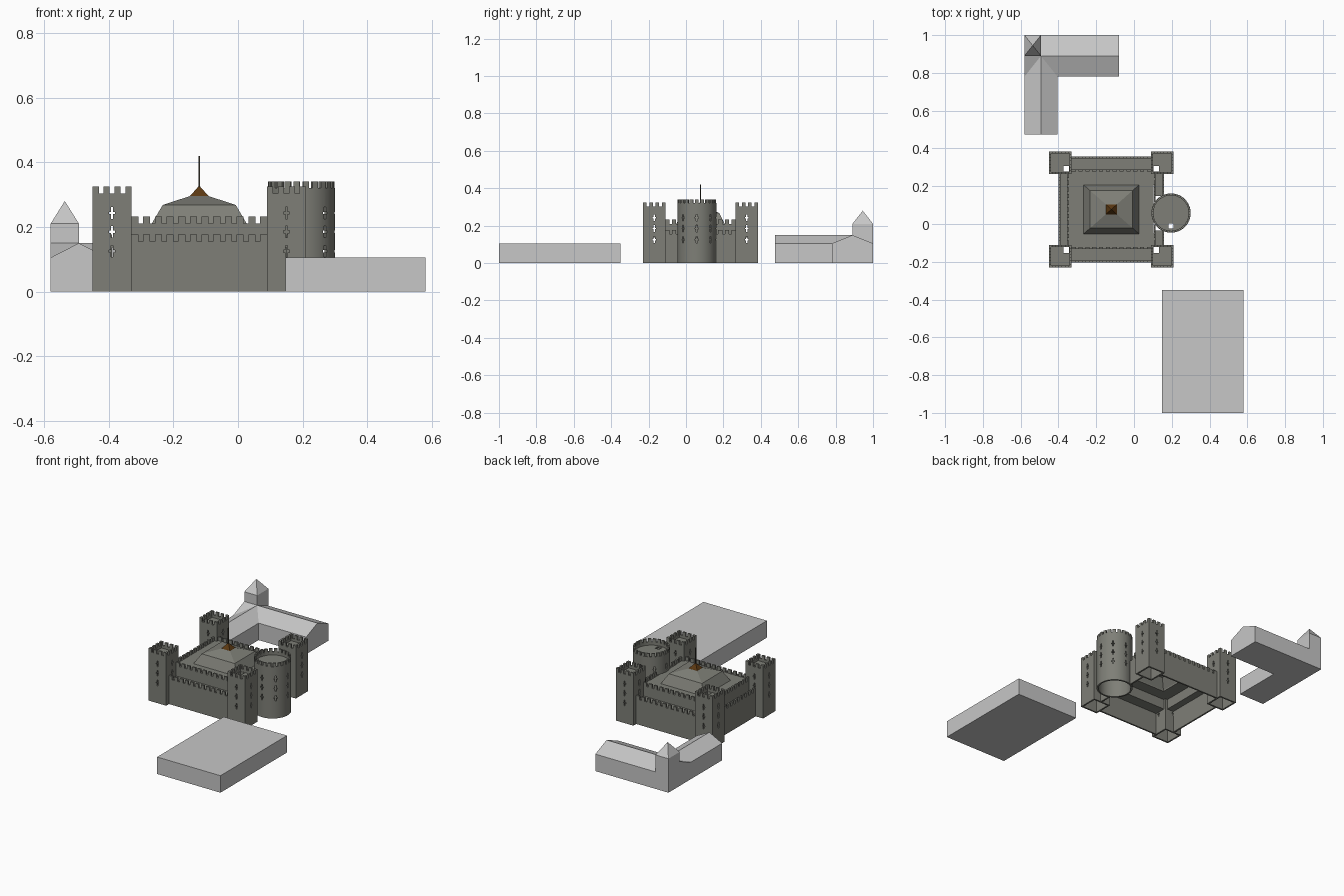
import bpy, bmesh, math
from mathutils import Matrix, Vector

if "Cube" in bpy.data.objects:
    bpy.data.objects.remove(bpy.data.objects["Cube"])


def material(name, rgb):
    m = bpy.data.materials.new(name)
    m.diffuse_color = (*rgb, 1)
    m.use_nodes = True
    m.node_tree.nodes["Principled BSDF"].inputs["Base Color"].default_value = m.diffuse_color
    return m


STONE = material("castle stone", (0.21, 0.212, 0.185))
PALE = material("pale grey", (0.57, 0.57, 0.57))
BROWN = material("brown roof", (0.105, 0.04, 0.006))
DARK = material("dark mast", (0.045, 0.04, 0.028))
CX, CY = -0.12, 0.0775      # centre of the castle


def finish(name, bm, mat, loc=(0, 0)):
    bmesh.ops.recalc_face_normals(bm, faces=bm.faces)
    me = bpy.data.meshes.new(name)
    bm.to_mesh(me)
    bm.free()
    ob = bpy.data.objects.new(name, me)
    ob.location = (loc[0], loc[1], 0)
    if mat:
        me.materials.append(mat)
    bpy.context.collection.objects.link(ob)
    return ob


def add_box(bm, x0, x1, y0, y1, z0, z1, turn=None):
    m = Matrix.Translation(((x0 + x1) / 2, (y0 + y1) / 2, (z0 + z1) / 2)) @ \
        Matrix.Diagonal((abs(x1 - x0), abs(y1 - y0), z1 - z0, 1))
    bmesh.ops.create_cube(bm, size=1, matrix=(turn @ m) if turn else m)


def boxes(name, items, mat, loc=(0, 0)):
    bm = bmesh.new()
    for b in items:
        add_box(bm, *b)
    return finish(name, bm, mat, loc)


def cylinder(name, r, z0, z1, mat, loc):
    bm = bmesh.new()
    bmesh.ops.create_cone(bm, cap_ends=True, segments=48, radius1=r, radius2=r, depth=z1 - z0,
                          matrix=Matrix.Translation((0, 0, (z0 + z1) / 2)))
    return finish(name, bm, mat, loc)


def crosses(dist, angles, loc):
    """Cutter: cross-shaped arrow slits in three rows at the given angles."""
    bm = bmesh.new()
    a, w, h = 0.0035, 0.009, 0.018
    prof = [(-a, -h), (a, -h), (a, -a), (w, -a), (w, a), (a, a),
            (a, h), (-a, h), (-a, a), (-w, a), (-w, -a), (-a, -a)]
    for ang in angles:
        rot = Matrix.Rotation(ang, 3, 'Z')
        for z in (0.125, 0.185, 0.243):
            f = bm.faces.new([bm.verts.new(rot @ Vector((dist - 0.02, u, z + v))) for u, v in prof])
            r = bmesh.ops.extrude_face_region(bm, geom=[f])
            bmesh.ops.translate(bm, verts=[v for v in r['geom'] if isinstance(v, bmesh.types.BMVert)],
                                vec=rot @ Vector((0.04, 0, 0)))
    return finish("slit cutter", bm, None, loc)


def cut(ob, cutters):
    for c in cutters:
        c.hide_render = True
        m = ob.modifiers.new("cut", 'BOOLEAN')
        m.operation, m.solver, m.object = 'DIFFERENCE', 'EXACT', c
    bpy.context.view_layer.update()
    me = bpy.data.meshes.new_from_object(ob.evaluated_get(bpy.context.evaluated_depsgraph_get()))
    ob.modifiers.clear()
    ob.data = me
    for c in cutters:
        bpy.data.objects.remove(c)


def loft(name, rings, mat, tip=None, loc=(0, 0)):
    """Shell through rectangles (half x, half y, z), closed on top."""
    bm = bmesh.new()
    loops = [[bm.verts.new((sx * hx, sy * hy, z)) for sx, sy in ((-1, -1), (1, -1), (1, 1), (-1, 1))]
             for hx, hy, z in rings]
    for lo, hi in zip(loops, loops[1:]):
        for i in range(4):
            j = (i + 1) % 4
            bm.faces.new((lo[i], lo[j], hi[j], hi[i]))
    if tip:
        t = bm.verts.new((0, 0, tip))
        for i in range(4):
            bm.faces.new((loops[-1][i], loops[-1][(i + 1) % 4], t))
    else:
        bm.faces.new(loops[-1])
    return finish(name, bm, mat, loc)


def teeth(a, b, n, w):
    """n merlon intervals of width w filling a..b."""
    return [(a + i * (b - a - w) / (n - 1), a + i * (b - a - w) / (n - 1) + w) for i in range(n)]


# Square corner towers: hollow, with roof hatch, slits and battlements
T = 0.06
for sx, fx in ((-1, "left"), (1, "right")):
    for sy, fy in ((-1, "front"), (1, "back")):
        loc = (CX + sx * 0.27, CY + sy * 0.2475)
        ob = boxes(f"{fy}_{fx}_tower", [(-T, T, -T, T, 0, 0.303)], STONE, loc)
        hx, hy = -sx * 0.032, -sy * 0.032
        cut(ob, [boxes("room", [(-.05, .05, -.05, .05, -.02, .278)], None, loc),
                 boxes("pit", [(-.049, .049, -.049, .049, .287, .35)], None, loc),
                 boxes("hatch", [(hx - .015, hx + .015, hy - .015, hy + .015, .25, .32)], None, loc),
                 crosses(T, [i * math.pi / 2 for i in range(4)], loc)])
        m = []
        for i, (a, b) in enumerate(teeth(-T, T, 4, 0.019)):
            for s in (-1, 1):
                m.append((a, b, *sorted((s * T, s * (T - .011))), .303, .325))
                if 0 < i < 3:
                    m.append((*sorted((s * T, s * (T - .011))), a, b, .303, .325))
                else:
                    e = sorted((s * (T - .011), s * (T - .019)))
                    x = (-T, -T + .011) if i == 0 else (T - .011, T)
                    m.append((*x, *e, .303, .325))
        boxes(f"{fy}_{fx}_tower_battlements", m, STONE, loc)

# Round tower
R, rl = 0.104, (0.196, 0.058)
ob = cylinder("round_tower", R, 0, 0.32, STONE, rl)
cut(ob, [cylinder("room", R - .01, -.02, .292, None, rl),
         cylinder("pit", R - .01, .301, .35, None, rl),
         boxes("hatch", [(-.014, .014, -.083, -.055, .27, .33)], None, rl),
         crosses(R, [i * math.pi / 4 for i in range(8)], rl)])
bpy.context.view_layer.objects.active = ob
ob.select_set(True)
bpy.ops.object.shade_smooth_by_angle(angle=math.radians(30))
ob.select_set(False)
bm = bmesh.new()
for i in range(22):
    add_box(bm, R - .011, R - .001, -.0095, .0095, .319, .34, Matrix.Rotation(i * math.tau / 22, 4, 'Z'))
finish("round_tower_battlements", bm, STONE, rl)

# Curtain walls in two steps, each with a walk and battlements
X, Y = 0.21, 0.1875         # inner edges of the corner towers
W1, Z1, WX, WY, Z2 = 0.28, 0.155, 0.235, 0.21, 0.21
C = (CX, CY)
lower, upper, merlons = [], [], []
for s in (-1, 1):
    def span(a, b):
        return sorted((s * a, s * b))
    lower += [(-X, X, *span(W1 - .01, W1), 0, Z1), (-X, X, *span(WY - .01, W1), .137, .147)]
    upper.append((-X, X, *span(WY - .01, WY), .137, Z2))
    for a, b in teeth(-X, X, 12, 0.022):
        merlons += [(a, b, *span(W1 - .01, W1), Z1, Z1 + .022), (a, b, *span(WY - .01, WY), Z2, Z2 + .022)]
    # side walls; the right one is broken by the round tower
    outer = [(-Y, Y)] if s < 0 else [(-Y, -.112), (.072, Y)]
    inner = [(-Y, Y)] if s < 0 else [(-Y, -.08), (.04, Y)]
    for a, b in outer:
        lower += [(*span(W1 - .01, W1), a, b, 0, Z1), (*span(WX - .01, W1), a, b, .137, .147)]
    for a, b in inner:
        upper.append((*span(WX - .01, WX), a, b, .137, Z2))
    for a, b in teeth(-Y, Y, 11, 0.022):
        if any(a >= p - .01 and b <= q + .01 for p, q in outer):
            merlons.append((*span(W1 - .01, W1), a, b, Z1, Z1 + .022))
        if any(a >= p - .01 and b <= q + .01 for p, q in inner):
            merlons.append((*span(WX - .01, WX), a, b, Z2, Z2 + .022))
    # flat deck around the roof
    upper += [(-X, X, *span(.128, WY - .01), .2, .209)]
    upper += [(*span(.146, WX - .01 if s < 0 else .222), -.128, .128, .2, .209),
              (*span(X, WX - .01), -Y, -.128, .2, .209), (*span(X, WX - .01), .128, Y, .2, .209)]
boxes("lower_walls", lower, STONE, C)
boxes("upper_walls", upper, STONE, C)
boxes("wall_battlements", merlons, STONE, C)

# Central roof, brown cap and mast
loft("central_roof", [(.15, .132, .205), (.113, .1, .268), (.03, .027, .295)], STONE, loc=C)
loft("roof_cap", [(.031, .028, .293)], BROWN, tip=.328, loc=C)
boxes("mast", [(-.003, .003, -.003, .003, .31, .42)], DARK, C)

# Plain outbuildings
boxes("flat_building", [(.147, .58, -1, -.35, 0, .105)], PALE)


def gable(name, axis, c, half, a, b):
    """House with a pitched roof running along an axis from a to b."""
    bm = bmesh.new()
    prof = [(-half, 0), (half, 0), (half, .105), (0, .15), (-half, .105)]
    ends = [[bm.verts.new((c + u, t, z) if axis == 'y' else (t, c + u, z)) for u, z in prof] for t in (a, b)]
    bm.faces.new(ends[0])
    bm.faces.new(ends[1])
    for i in range(5):
        j = (i + 1) % 5
        bm.faces.new((ends[0][i], ends[0][j], ends[1][j], ends[1][i]))
    finish(name, bm, PALE)


gable("back_wing", 'x', .89, .11, -.58, -.08)
gable("left_wing", 'y', -.4925, .0875, .475, .89)
boxes("corner_turret", [(-.58, -.4925, .89, 1, 0, .21)], PALE)
loft("turret_roof", [(.04375, .055, .21)], PALE, tip=.28, loc=(-.53625, .945))
